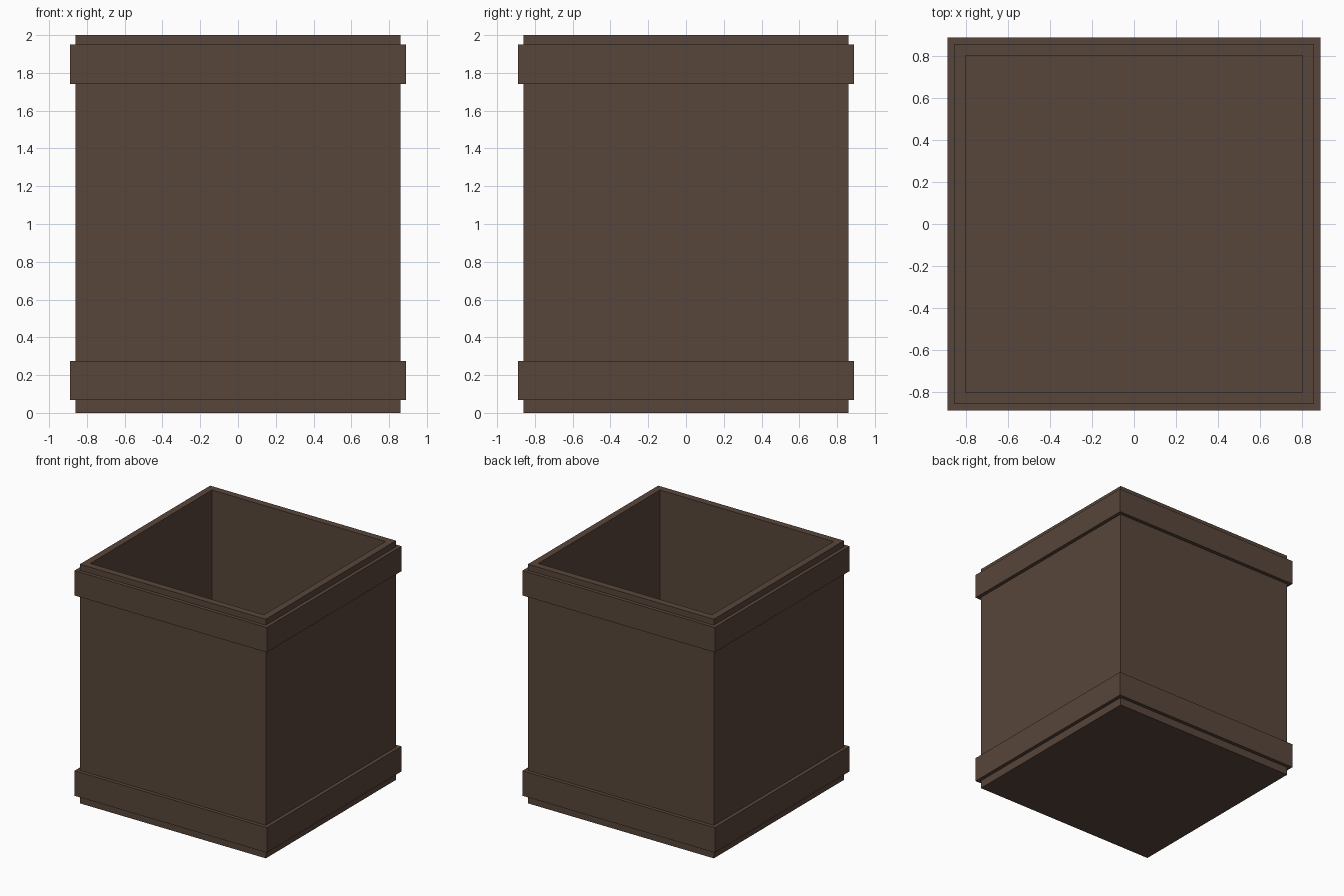
import bpy, bmesh

if "Cube" in bpy.data.objects:
    bpy.data.objects.remove(bpy.data.objects["Cube"])

# single dark brown colour
wood = bpy.data.materials.new("dark brown wood")
wood.diffuse_color = (0.098, 0.061, 0.043, 1)
wood.use_nodes = True
wood.node_tree.nodes["Principled BSDF"].inputs["Base Color"].default_value = wood.diffuse_color


def square(bm, half, z):
    return [bm.verts.new((x * half, y * half, z))
            for x, y in ((-1, -1), (1, -1), (1, 1), (-1, 1))]


def square_shell(name, profile, closed):
    """Sweep a (half width, height) profile round a square; closed joins last to first."""
    bm = bmesh.new()
    rings = [square(bm, h, z) for h, z in profile]
    pairs = list(zip(rings, rings[1:]))
    if closed:
        pairs.append((rings[-1], rings[0]))
    else:
        bm.faces.new(rings[0])
        bm.faces.new(rings[-1])
    for a, b in pairs:
        for i in range(4):
            j = (i + 1) % 4
            bm.faces.new((a[i], a[j], b[j], b[i]))
    bmesh.ops.recalc_face_normals(bm, faces=bm.faces)
    mesh = bpy.data.meshes.new(name)
    bm.to_mesh(mesh)
    bm.free()
    mesh.materials.append(wood)
    ob = bpy.data.objects.new(name, mesh)
    bpy.context.collection.objects.link(ob)


# hollow planter box: outside wall, rim, inside wall, floor
square_shell("planter_box", [(0.86, 0), (0.86, 2), (0.803, 2), (0.803, 0.06)], False)

# raised trim bands round the box
for name, z0, z1 in (("lower_band", 0.067, 0.276), ("upper_band", 1.742, 1.95)):
    square_shell(name, [(0.89, z0), (0.89, z1), (0.86, z1), (0.86, z0)], True)
